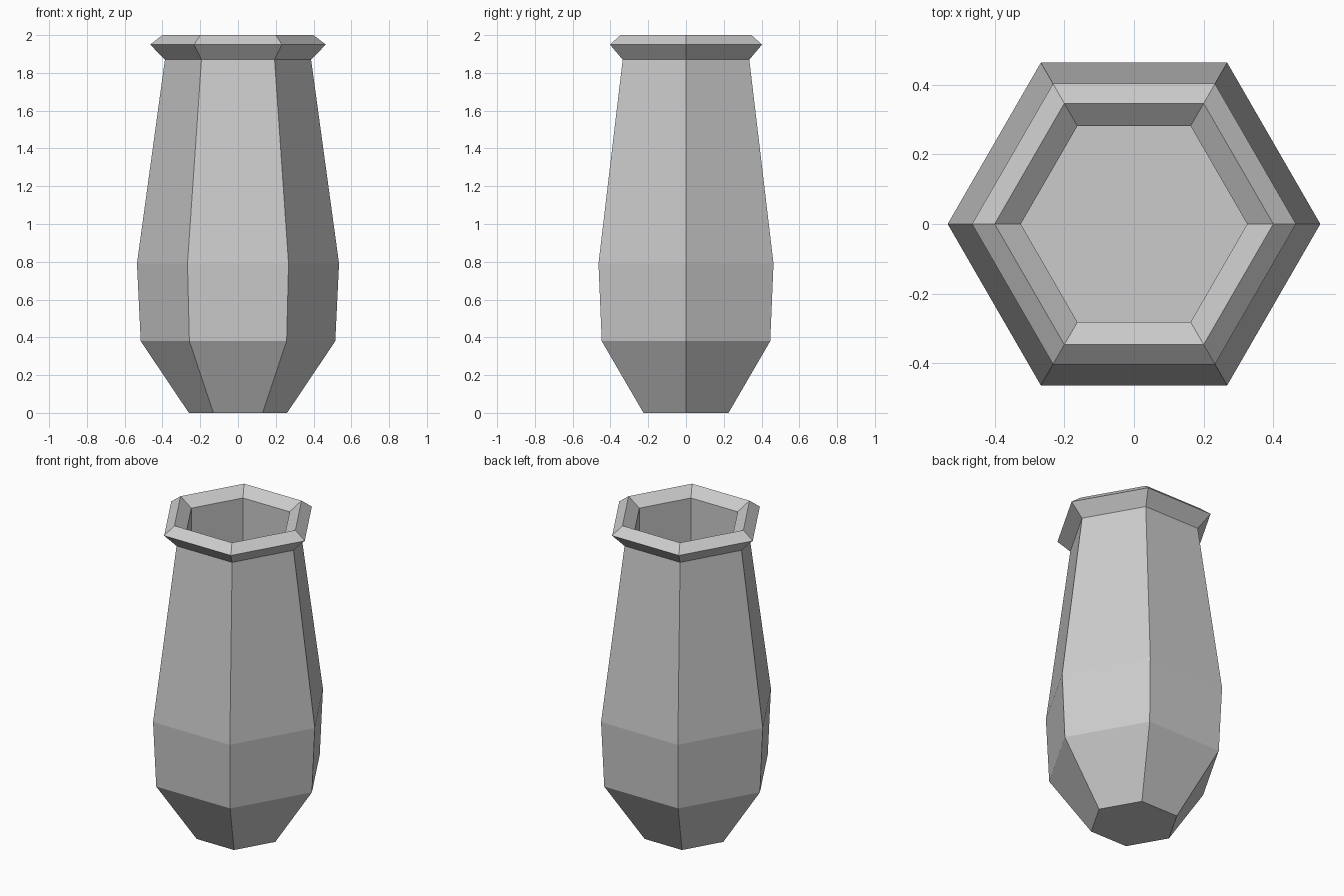
import bpy
import bmesh
from math import cos, sin, tau

SIDES = 6

cube = bpy.data.objects.get("Cube")
if cube:
    bpy.data.objects.remove(cube, do_unlink=True)

# Plain grey clay
clay = bpy.data.materials.new("light_grey")
clay.use_nodes = True
grey = (0.6, 0.6, 0.6, 1)
clay.diffuse_color = grey
clay.node_tree.nodes["Principled BSDF"].inputs["Base Color"].default_value = grey

# Vase profile (radius, height): foot, belly, neck, flared rim, inner wall, floor
profile = [
    (0.26, 0), (0.515, 0.38), (0.535, 0.79), (0.387, 1.87),
    (0.465, 1.95), (0.40, 2.0), (0.325, 1.945), (0.325, 0.3),
]


def ring(bm, radius, height):
    return [bm.verts.new((radius * cos(tau * i / SIDES),
                          radius * sin(tau * i / SIDES), height))
            for i in range(SIDES)]


# Join each ring to the next, then close the underside and inner floor
bm = bmesh.new()
rings = [ring(bm, r, z) for r, z in profile]
for low, high in zip(rings, rings[1:]):
    for i in range(SIDES):
        j = (i + 1) % SIDES
        bm.faces.new((low[i], low[j], high[j], high[i]))
bm.faces.new(rings[0][::-1])
bm.faces.new(rings[-1])

mesh = bpy.data.meshes.new("vase")
bm.to_mesh(mesh)
bm.free()
mesh.materials.append(clay)
vase = bpy.data.objects.new("vase", mesh)
bpy.context.collection.objects.link(vase)
